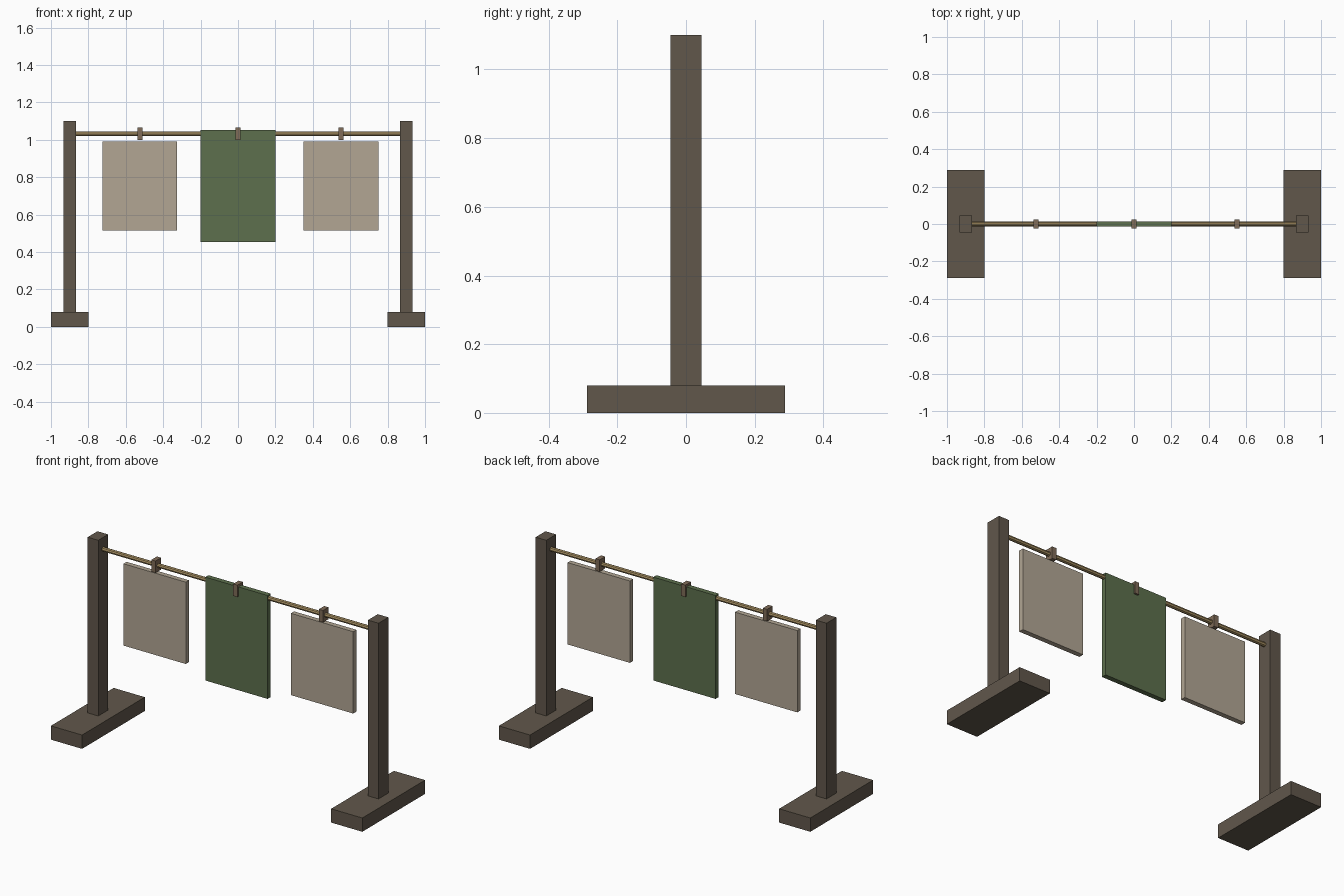
import bpy
import math

if "Cube" in bpy.data.objects:
    bpy.data.objects.remove(bpy.data.objects["Cube"], do_unlink=True)


def material(name, r, g, b):
    # Colours are given as 0-255 display values and stored as linear ones
    colour = [((c / 255 + 0.055) / 1.055) ** 2.4 for c in (r, g, b)] + [1]
    mat = bpy.data.materials.new(name)
    mat.use_nodes = True
    mat.diffuse_color = colour
    mat.node_tree.nodes["Principled BSDF"].inputs["Base Color"].default_value = colour
    return mat


dark_wood = material("dark wood", 97, 87, 75)
brass = material("brass", 168, 144, 98)
clip_brown = material("clip brown", 128, 108, 88)
beige_cloth = material("beige cloth", 178, 166, 148)
green_cloth = material("green cloth", 93, 112, 77)


def box(name, x, width, depth, bottom, top, mat):
    bpy.ops.mesh.primitive_cube_add(size=1, location=(x, 0, (bottom + top) / 2))
    obj = bpy.context.object
    obj.name = name
    obj.scale = (width, depth, top - bottom)
    bpy.ops.object.transform_apply(location=False, rotation=False, scale=True)
    obj.data.materials.append(mat)
    return obj


# Feet and posts at both ends
for side, x in (("right", -0.9), ("left", 0.9)):
    box(side + "_foot", x, 0.2, 0.576, 0, 0.08, dark_wood)
    box(side + "_post", x, 0.068, 0.09, 0.08, 1.1, dark_wood)

# Rail between the posts
bpy.ops.mesh.primitive_cylinder_add(vertices=8, radius=0.0125, depth=1.76,
                                    location=(0, 0, 1.032),
                                    rotation=(0, math.pi / 2, 0))
rail = bpy.context.object
rail.name = "rail"
rail.data.materials.append(brass)

# Hanging cloths, each with its clip over the rail
for place, x, bottom, top, mat in (("right", -0.525, 0.515, 0.99, beige_cloth),
                                   ("middle", 0, 0.453, 1.053, green_cloth),
                                   ("left", 0.55, 0.515, 0.99, beige_cloth)):
    box(place + "_cloth", x, 0.4, 0.029, bottom, top, mat)
    box(place + "_clip", x, 0.027, 0.05, 0.998, 1.067, clip_brown)
